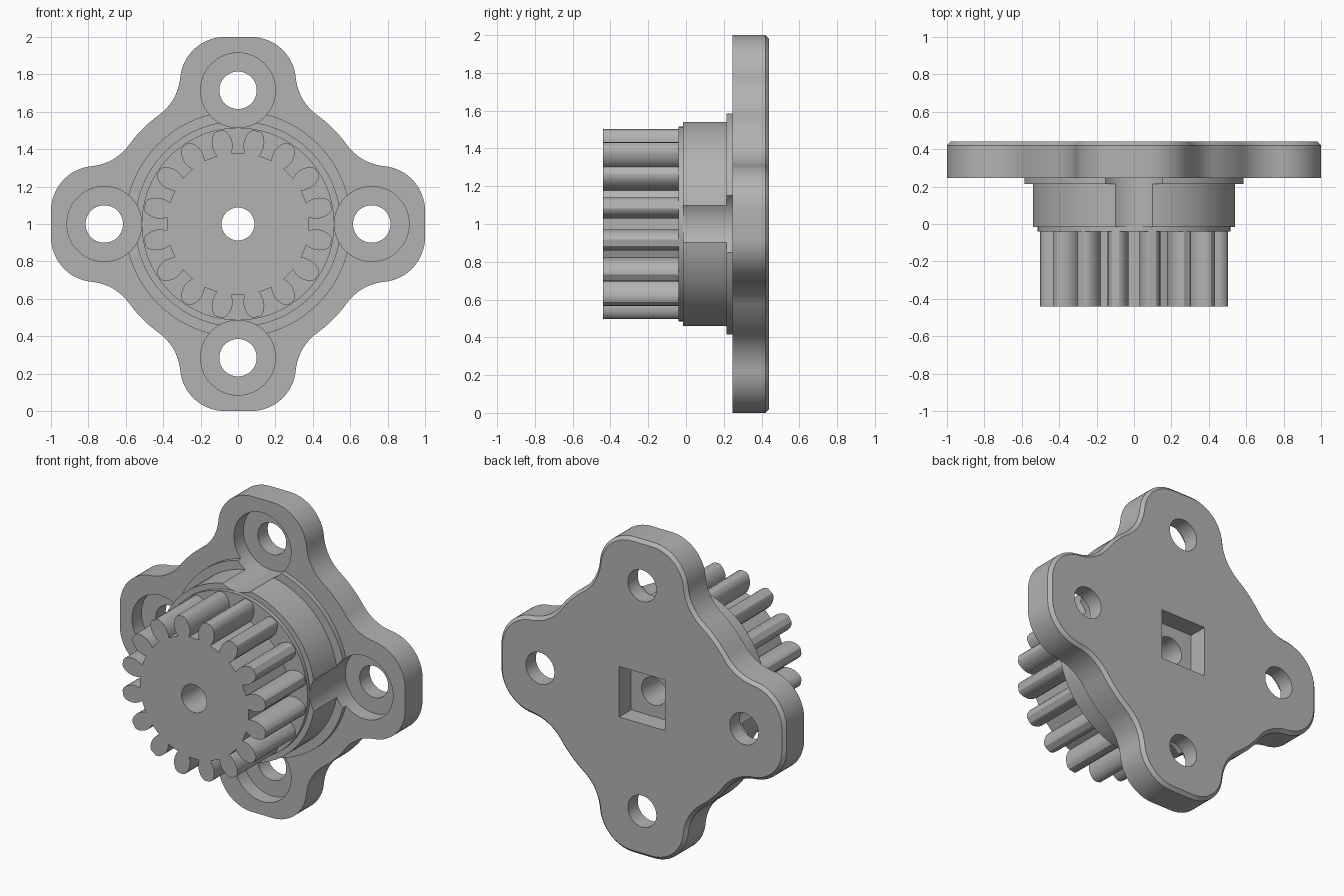
import bpy, bmesh
from math import sin, cos, pi, atan2, acos, hypot, radians

cube = bpy.data.objects.get("Cube")
if cube:
    bpy.data.objects.remove(cube, do_unlink=True)

grey = bpy.data.materials.new("plain grey")
grey.use_nodes = True
tone = (0.45, 0.45, 0.45, 1)
grey.diffuse_color = tone
grey.node_tree.nodes["Principled BSDF"].inputs["Base Color"].default_value = tone

AXIS_Z = 1.0
BOLT_RADIUS = 0.715


def arc(cx, cz, r, a0, a1, n):
    return [(cx + r * cos(a0 + (a1 - a0) * i / n),
             cz + r * sin(a0 + (a1 - a0) * i / n)) for i in range(n + 1)]


def circle(r, cx=0, cz=0, n=96):
    return arc(cx, cz, r, 0, 2 * pi, n)[:-1]


def turn(points, a):
    return [(x * cos(a) - z * sin(a), x * sin(a) + z * cos(a)) for x, z in points]


def prism(name, outline, y0, y1, chamfer=0):
    """Extrude an x-z outline about the main axis, with an optional back chamfer."""
    bm = bmesh.new()
    front = bm.faces.new([bm.verts.new((x, y0, z + AXIS_Z)) for x, z in outline])
    made = bmesh.ops.extrude_face_region(bm, geom=[front], use_keep_orig=True)
    back = [g for g in made["geom"] if isinstance(g, bmesh.types.BMFace)]
    bmesh.ops.translate(bm, vec=(0, y1 - y0, 0),
                        verts=[g for g in made["geom"] if isinstance(g, bmesh.types.BMVert)])
    bmesh.ops.recalc_face_normals(bm, faces=bm.faces)
    if chamfer:
        rim = [e for f in back for e in f.edges]
        bmesh.ops.bevel(bm, geom=rim, offset=chamfer, segments=1,
                        affect='EDGES', profile=0.5)
    mesh = bpy.data.meshes.new(name)
    bm.to_mesh(mesh)
    bm.free()
    mesh.materials.append(grey)
    obj = bpy.data.objects.new(name, mesh)
    bpy.context.collection.objects.link(obj)
    return obj


def activate(obj):
    bpy.ops.object.select_all(action='DESELECT')
    obj.select_set(True)
    bpy.context.view_layer.objects.active = obj


def cut(obj, cutters):
    activate(obj)
    for c in cutters:
        mod = obj.modifiers.new("cut", 'BOOLEAN')
        mod.operation = 'DIFFERENCE'
        mod.solver = 'EXACT'
        mod.object = c
        bpy.ops.object.modifier_apply(modifier=mod.name)


# Flange outline: rounded lobe, concave fillet, central disc, for half a lobe
hub, lobe, fillet = 0.72, 0.24, 0.28
lx, lz = 0.07, 1 - lobe
d = hypot(lx, lz)
reach = hub + fillet
ca = atan2(lz, lx) - acos((reach**2 + d**2 - (lobe + fillet)**2) / (2 * reach * d))
fx, fz = reach * cos(ca), reach * sin(ca)
la = atan2(fz - lz, fx - lx)
half = arc(lx, lz, lobe, pi / 2, la, 16)
half += arc(fx, fz, fillet, la + pi, ca + pi, 12)[1:]
half += arc(0, 0, hub, ca, pi / 4, 4)[1:]
half.reverse()
lobe_side = half + [(-x, z) for x, z in reversed(half)][:-1]
flange_outline = [p for k in range(4) for p in turn(lobe_side, k * pi / 2)]

# Gear outline: bulging teeth given as radius and half width
TEETH = 16
flank = [(0.38, 0.040), (0.40, 0.049), (0.43, 0.055), (0.455, 0.053),
         (0.48, 0.045), (0.498, 0.034), (0.508, 0.018)]
tooth = [(r, -w) for r, w in flank] + [(r, w) for r, w in reversed(flank)]
gear_outline = [p for k in range(TEETH) for p in turn(tooth, (k + 0.5) * 2 * pi / TEETH)]

# Parts, from back to front
flange = prism("mounting_flange", flange_outline, 0.245, 0.44, chamfer=0.02)
collar = prism("flange_collar", circle(0.605), 0.215, 0.245)
boss = prism("hub_boss", circle(0.55), -0.015, 0.215)
shoulder = prism("gear_shoulder", circle(0.515), -0.04, -0.015)
gear = prism("spur_gear", gear_outline, -0.44, -0.04)
parts = [flange, collar, boss, shoulder, gear]

# Cutters: bolt holes, counterbores, shaft bore and square drive socket
centres = [(BOLT_RADIUS * cos(k * pi / 2), BOLT_RADIUS * sin(k * pi / 2)) for k in range(4)]
holes = [prism("hole_cutter", circle(0.1, x, z, 48), 0.1, 0.6) for x, z in centres]
bores = [prism("counterbore_cutter", circle(0.2, x, z, 64), -0.2, 0.34) for x, z in centres]
shaft = prism("shaft_cutter", circle(0.088, n=48), -0.6, 0.6)
s = 0.16
socket = prism("socket_cutter", [(-s, -s), (s, -s), (s, s), (-s, s)], 0.32, 0.6)

cut(flange, bores + holes + [shaft, socket])
cut(collar, bores + [shaft])
cut(boss, bores + [shaft])
cut(shoulder, [shaft])
cut(gear, [shaft])

for c in holes + bores + [shaft, socket]:
    bpy.data.objects.remove(c, do_unlink=True)

for part in parts:
    activate(part)
    bpy.ops.object.shade_smooth_by_angle(angle=radians(28))
